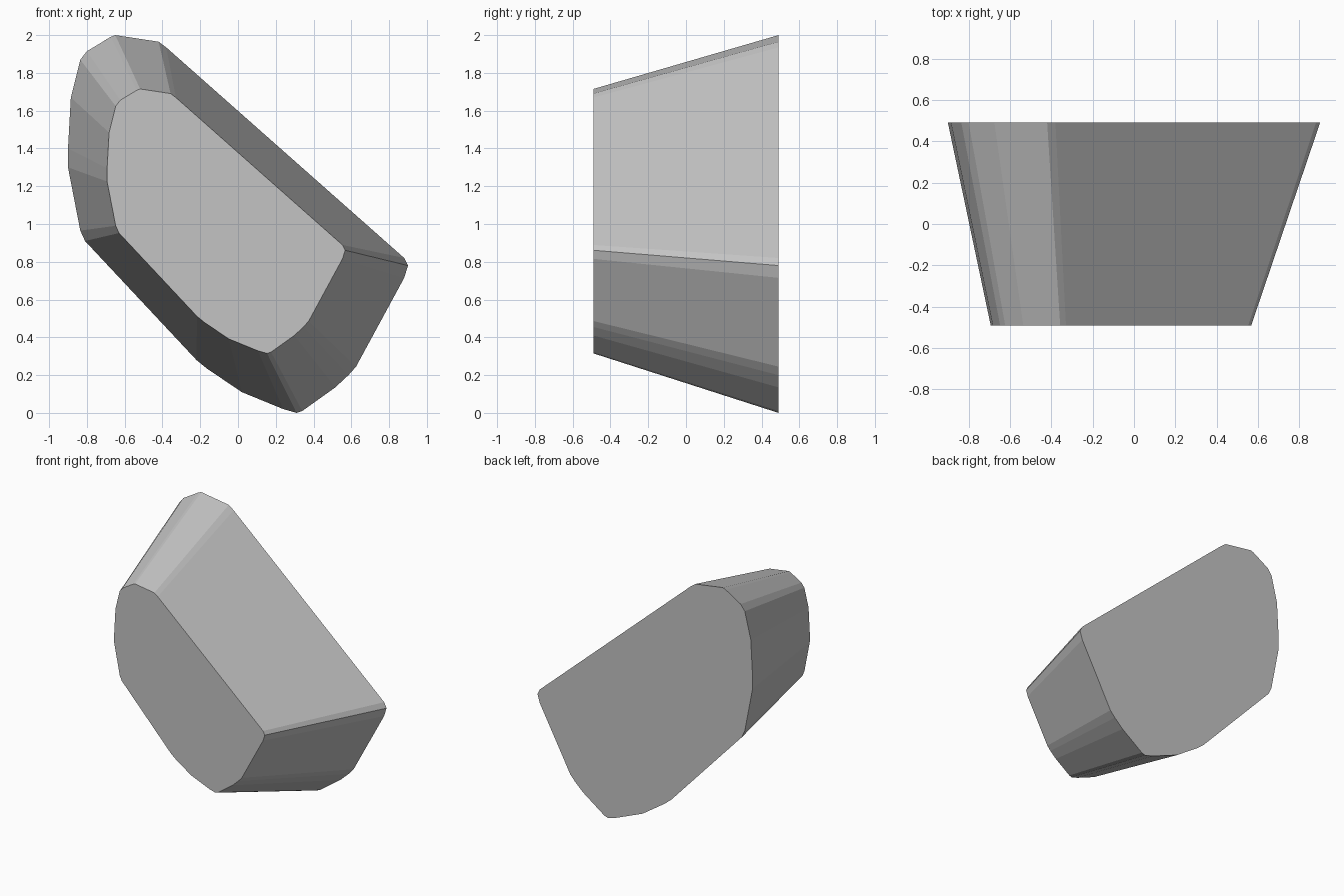
import bpy, bmesh

if "Cube" in bpy.data.objects:
    bpy.data.objects.remove(bpy.data.objects["Cube"])

# Back outline (x, z), clockwise from the top
OUTLINE = [
    (-0.65, 2.0), (-0.42, 1.965), (-0.38, 1.935), (0.88, 0.82), (0.90, 0.78),
    (0.88, 0.715), (0.625, 0.245), (0.585, 0.20), (0.515, 0.135), (0.34, 0.01),
    (0.31, 0.0), (0.24, 0.02), (0.02, 0.11), (-0.165, 0.235), (-0.22, 0.28),
    (-0.81, 0.91), (-0.835, 0.965), (-0.90, 1.30), (-0.90, 1.40),
    (-0.885, 1.67), (-0.835, 1.87), (-0.80, 1.915), (-0.675, 1.99),
]
HALF_DEPTH = 0.49
TAPER = 0.70

bm = bmesh.new()
# Large back face
back = bm.faces.new([bm.verts.new((x, HALF_DEPTH, z)) for x, z in OUTLINE])

# Extrude to the smaller, slightly offset front face
result = bmesh.ops.extrude_face_region(bm, geom=[back], use_keep_orig=True)
for v in result["geom"]:
    if isinstance(v, bmesh.types.BMVert):
        x, _, z = v.co
        v.co = (TAPER * x - 0.063, -HALF_DEPTH, TAPER * z + 0.315)
bmesh.ops.recalc_face_normals(bm, faces=bm.faces)

mesh = bpy.data.meshes.new("tapered_block")
bm.to_mesh(mesh)
bm.free()
block = bpy.data.objects.new("tapered_block", mesh)
bpy.context.collection.objects.link(block)

# Single grey colour
grey = bpy.data.materials.new("light_grey")
grey.diffuse_color = (0.55, 0.55, 0.55, 1.0)
grey.use_nodes = True
grey.node_tree.nodes["Principled BSDF"].inputs["Base Color"].default_value = grey.diffuse_color
mesh.materials.append(grey)
